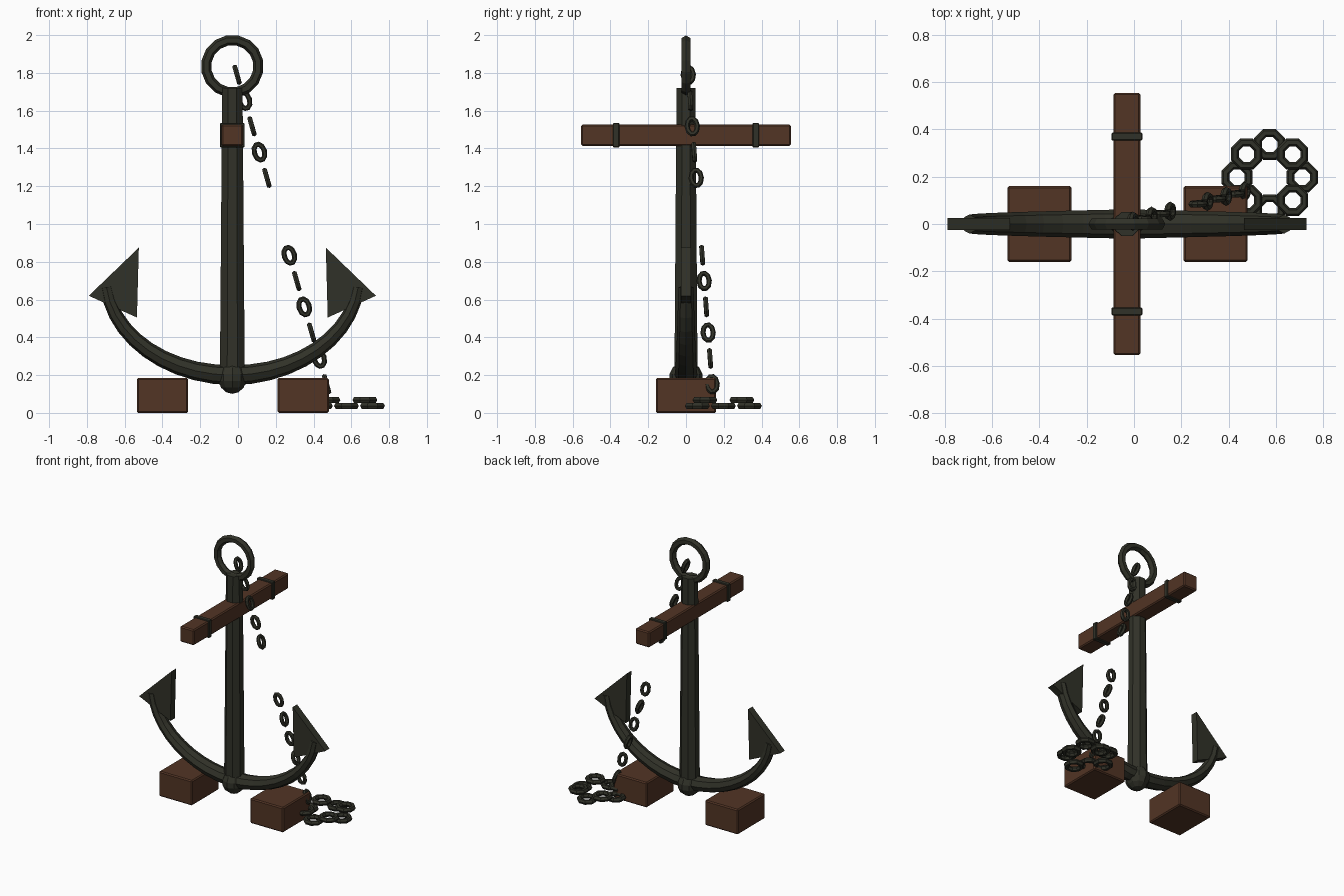
import bpy, bmesh, math
from mathutils import Vector, Matrix

if "Cube" in bpy.data.objects:
    bpy.data.objects.remove(bpy.data.objects["Cube"])

CX = -0.03  # anchor centre line


def material(name, rgb):
    m = bpy.data.materials.new(name)
    m.diffuse_color = (*rgb, 1)
    m.use_nodes = True
    m.node_tree.nodes["Principled BSDF"].inputs["Base Color"].default_value = m.diffuse_color
    return m


IRON = material("dark_iron", (0.030, 0.031, 0.021))
WOOD = material("brown_wood", (0.085, 0.035, 0.018))


def finish(name, bm, mat):
    bmesh.ops.recalc_face_normals(bm, faces=bm.faces)
    me = bpy.data.meshes.new(name)
    bm.to_mesh(me)
    bm.free()
    me.materials.append(mat)
    ob = bpy.data.objects.new(name, me)
    bpy.context.collection.objects.link(ob)
    return ob


def box(name, centre, size, mat, bevel=0.008):
    bm = bmesh.new()
    bmesh.ops.create_cube(bm, size=1)
    bmesh.ops.scale(bm, vec=size, verts=bm.verts)
    bmesh.ops.translate(bm, vec=centre, verts=bm.verts)
    bmesh.ops.bevel(bm, geom=bm.edges[:], offset=bevel, segments=1, affect='EDGES')
    return finish(name, bm, mat)


def skin(bm, rings, closed):
    """Join equal-sized rings of verts with quads, capping open ends."""
    n = len(rings[0])
    for i in range(len(rings) if closed else len(rings) - 1):
        a, b = rings[i], rings[(i + 1) % len(rings)]
        for j in range(n):
            k = (j + 1) % n
            bm.faces.new((a[j], a[k], b[k], b[j]))
    if not closed:
        bm.faces.new(rings[0])
        bm.faces.new(rings[-1])


def torus(name, matrix, major, minor, seg, sides, stretch=1.0):
    """Ring in its local XY plane, stretched along local X."""
    bm = bmesh.new()
    rings = []
    for i in range(seg):
        a = math.tau * (i + 0.5) / seg
        ring = []
        for j in range(sides):
            b = math.tau * j / sides
            r = major + minor * math.cos(b)
            off = (stretch - 1) * major * math.cos(a)
            ring.append(bm.verts.new(matrix @ Vector(
                (r * math.cos(a) + off, r * math.sin(a), minor * math.sin(b)))))
        rings.append(ring)
    skin(bm, rings, True)
    return finish(name, bm, IRON)


# Tapered octagonal shank
bm = bmesh.new()
rings = []
for z, r in ((0.17, 0.066), (1.72, 0.054)):
    R = r / math.cos(math.pi / 8)
    rings.append([bm.verts.new((CX + R * math.cos(a), 0.93 * R * math.sin(a), z))
                  for a in (math.tau * (j + 0.5) / 8 for j in range(8))])
skin(bm, rings, False)
finish("shank", bm, IRON)

# Top ring
torus("top_ring", Matrix.Translation((CX, 0, 1.835)) @ Matrix.Rotation(math.pi / 2, 4, 'X'),
      0.139, 0.027, 16, 6)

# Wooden cross beam with iron bands
box("stock", (CX, 0, 1.47), (0.115, 1.11, 0.115), WOOD)
for s in (-1, 1):
    box("stock_band", (CX, s * 0.37, 1.47), (0.13, 0.034, 0.13), IRON, 0.004)

# Curved arms, thick at the middle and slimmer at the tips
bm = bmesh.new()
rings = []
STEPS = 20
for i in range(STEPS + 1):
    t = math.radians(-174 + 168 * i / STEPS)
    f = abs(2 * i / STEPS - 1)
    c = Vector((CX + 0.67 * math.cos(t), 0, 0.72 + 0.52 * math.sin(t)))
    out = Vector((math.cos(t) / 0.67, 0, math.sin(t) / 0.52)).normalized()
    thick, wide = 0.054 - 0.022 * f, 0.062 - 0.022 * f
    rings.append([bm.verts.new(c + out * thick * math.cos(b) + Vector((0, wide * math.sin(b), 0)))
                  for b in (math.tau * j / 8 for j in range(8))])
skin(bm, rings, False)
finish("arms", bm, IRON)

# Triangular flukes
for s in (-1, 1):
    bm = bmesh.new()
    prof = ((0.495, 0.875), (0.505, 0.505), (0.76, 0.62))
    skin(bm, [[bm.verts.new((CX + s * x, y, z)) for x, z in prof] for y in (-0.026, 0.026)], False)
    finish("fluke", bm, IRON)

# Rounded crown
bm = bmesh.new()
bmesh.ops.create_uvsphere(bm, u_segments=10, v_segments=7, radius=1)
bmesh.ops.scale(bm, vec=(0.08, 0.09, 0.086), verts=bm.verts)
bmesh.ops.translate(bm, vec=(CX, 0, 0.187), verts=bm.verts)
finish("crown", bm, IRON)

# Support blocks
for x in (-0.40, 0.345):
    box("support_block", (x, 0, 0.0925), (0.272, 0.32, 0.185), WOOD)

# Hanging chain, with a gap where links are missing
start, step = Vector((-0.005, 0.012, 1.79)), Vector((0.0395, 0.0105, -0.1365))
d = step.normalized()
for i in range(13):
    if i in (5, 6):
        continue
    n = Vector((0, 1, 0)) if i % 2 else Vector((1, 0, 0))
    n = (n - d * n.dot(d)).normalized()
    m = Matrix((d, n.cross(d), n)).transposed().to_4x4()
    torus("chain_link", Matrix.Translation(start + step * i) @ m, 0.027, 0.014, 10, 6, 1.6)

# Coil of flat links lying on the ground
for i in range(8):
    a = math.tau * i / 8
    r = 0.138
    p = (0.574 + r * math.cos(a), 0.198 + r * math.sin(a), 0.068 if i % 2 else 0.037)
    torus("coil_link", Matrix.Translation(p) @ Matrix.Rotation(a, 4, 'Z'), 0.053, 0.018, 8, 6)
